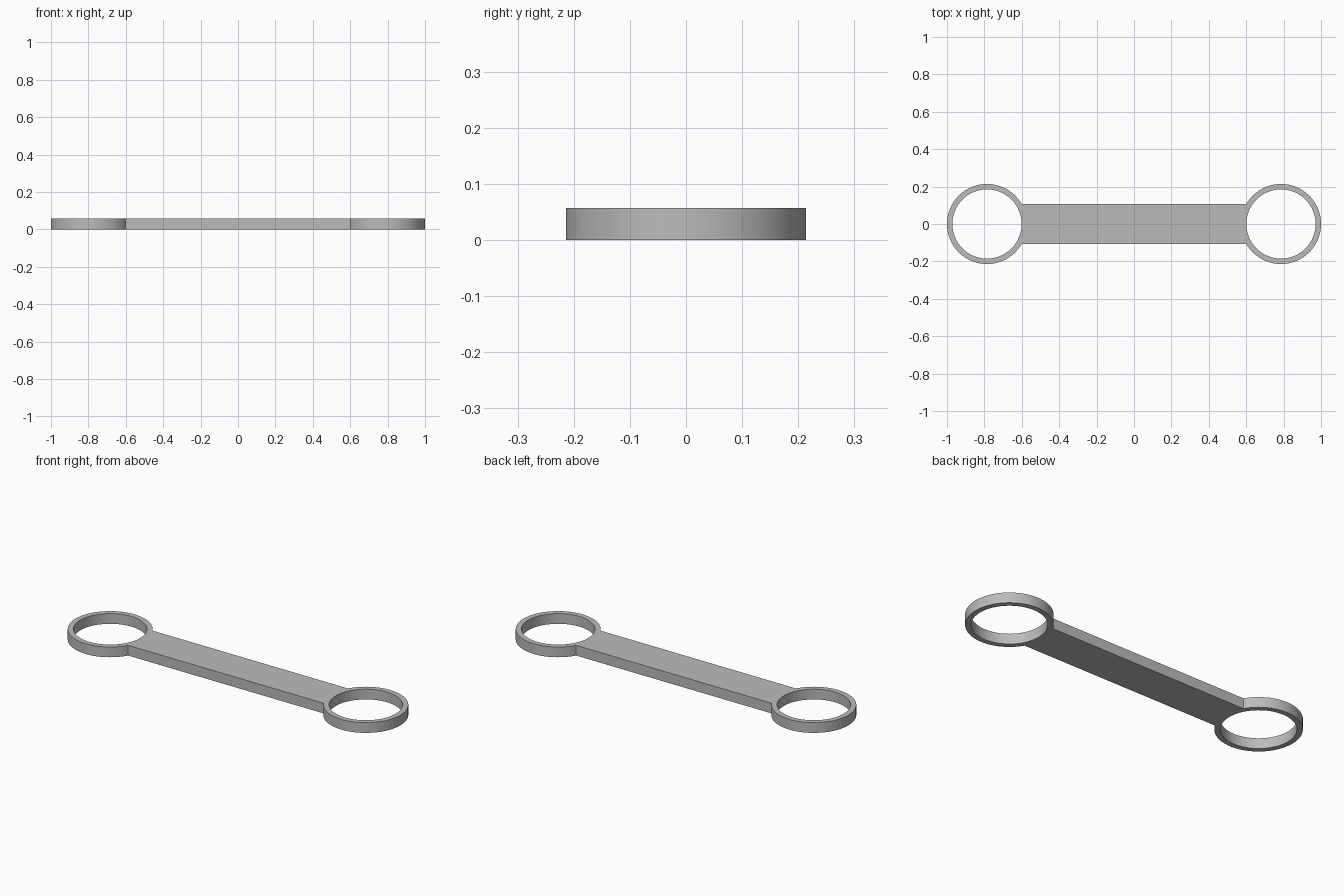
import bpy
import bmesh
from math import cos, sin, pi, radians

cube = bpy.data.objects.get("Cube")
if cube:
    bpy.data.objects.remove(cube, do_unlink=True)

OUTER, INNER, THICK = 0.214, 0.185, 0.057
CENTRE = 1 - OUTER
SEGS = 96
NECK = SEGS // 12          # the bar meets each ring 30 degrees off the axis

metal = bpy.data.materials.new("plain_grey")
metal.use_nodes = True
metal.diffuse_color = (0.5, 0.5, 0.5, 1)
metal.node_tree.nodes["Principled BSDF"].inputs["Base Color"].default_value = (0.5, 0.5, 0.5, 1)

bm = bmesh.new()


def circle(radius, side):
    """Points around one ring, starting at the point nearest the bar."""
    points = []
    for i in range(SEGS):
        a = 2 * pi * i / SEGS
        points.append(bm.verts.new((side * (CENTRE - radius * cos(a)), radius * sin(a), 0)))
    return points


# Flat end rings
necks = {}
for side in (-1, 1):
    outer, inner = circle(OUTER, side), circle(INNER, side)
    for i in range(SEGS):
        j = (i + 1) % SEGS
        bm.faces.new((outer[i], outer[j], inner[j], inner[i]))
    necks[side] = [outer[i] for i in range(-NECK, NECK + 1)]

# Bar filling the gap between the two ring arcs
bm.faces.new(necks[1] + necks[-1][::-1])

bmesh.ops.recalc_face_normals(bm, faces=bm.faces)
if sum(f.normal.z for f in bm.faces) < 0:
    bmesh.ops.reverse_faces(bm, faces=bm.faces)

# Thicken the flat plate upward into one solid link
bottom = bm.faces[:]
top = bmesh.ops.extrude_face_region(bm, geom=bottom, use_keep_orig=True)["geom"]
bmesh.ops.translate(bm, vec=(0, 0, THICK),
                    verts=[v for v in top if isinstance(v, bmesh.types.BMVert)])
bmesh.ops.recalc_face_normals(bm, faces=bm.faces)

mesh = bpy.data.meshes.new("link_bar_with_rings")
bm.to_mesh(mesh)
bm.free()
link = bpy.data.objects.new("link_bar_with_rings", mesh)
bpy.context.collection.objects.link(link)
mesh.materials.append(metal)

# Smooth ring walls, crisp rims
bpy.ops.object.select_all(action="DESELECT")
link.select_set(True)
bpy.context.view_layer.objects.active = link
bpy.ops.object.shade_smooth_by_angle(angle=radians(25))
